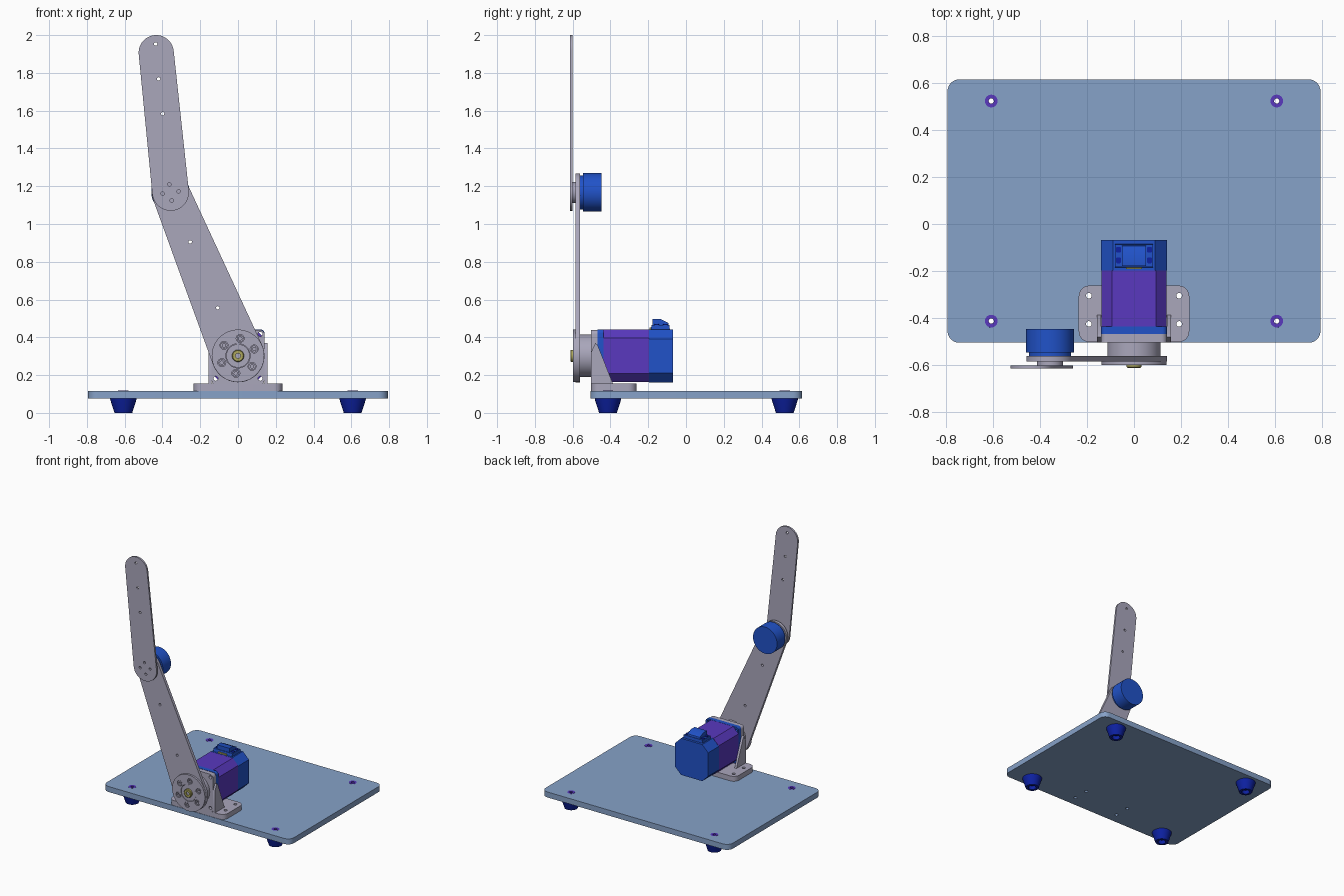
import bpy, bmesh, math
from mathutils import Matrix

cube = bpy.data.objects.get("Cube")
if cube:
    bpy.data.objects.remove(cube, do_unlink=True)


def material(name, rgb):
    m = bpy.data.materials.new(name)
    m.use_nodes = True
    m.diffuse_color = (*rgb, 1)
    m.node_tree.nodes["Principled BSDF"].inputs["Base Color"].default_value = (*rgb, 1)
    return m


STEEL_BLUE = material("steel_blue", (0.24, 0.36, 0.58))
GREY = material("lilac_grey", (0.40, 0.385, 0.50))
PURPLE = material("purple", (0.10, 0.04, 0.52))
BLUE = material("blue", (0.015, 0.085, 0.58))
NAVY = material("navy", (0.004, 0.015, 0.36))
BRASS = material("brass", (0.42, 0.39, 0.11))

# Local drawing planes; depth runs up, towards the front (-y) or to the left (+x)
PLANES = {
    "top": Matrix.Identity(4),
    "front": Matrix.Rotation(math.pi / 2, 4, "X"),
    "side": Matrix(((0, 0, 1, 0), (1, 0, 0, 0), (0, 1, 0, 0), (0, 0, 0, 1))),
}
parts = []


def finish(name, bm, mat, plane):
    bmesh.ops.remove_doubles(bm, verts=bm.verts, dist=1e-5)
    bmesh.ops.transform(bm, matrix=PLANES[plane], verts=bm.verts)
    bmesh.ops.recalc_face_normals(bm, faces=bm.faces)
    me = bpy.data.meshes.new(name)
    bm.to_mesh(me)
    bm.free()
    me.materials.append(mat)
    ob = bpy.data.objects.new(name, me)
    bpy.context.collection.objects.link(ob)
    parts.append(ob)
    return ob


def slab(name, outline, holes, lo, hi, mat, plane="front"):
    """Flat outline with cut-outs, extruded from depth lo to hi."""
    cu = bpy.data.curves.new(name + "_outline", "CURVE")
    cu.dimensions, cu.fill_mode, cu.extrude = "2D", "BOTH", (hi - lo) / 2
    for loop in [outline] + holes:
        s = cu.splines.new("POLY")
        s.points.add(len(loop) - 1)
        for p, (x, y) in zip(s.points, loop):
            p.co = (x, y, 0, 1)
        s.use_cyclic_u = True
    tmp = bpy.data.objects.new(name + "_outline", cu)
    bpy.context.collection.objects.link(tmp)
    dg = bpy.context.evaluated_depsgraph_get()
    me = bpy.data.meshes.new_from_object(tmp.evaluated_get(dg))
    bm = bmesh.new()
    bm.from_mesh(me)
    for f in bm.faces:
        f.material_index = 0
    bmesh.ops.translate(bm, vec=(0, 0, (lo + hi) / 2), verts=bm.verts)
    bpy.data.objects.remove(tmp, do_unlink=True)
    bpy.data.curves.remove(cu)
    bpy.data.meshes.remove(me)
    return finish(name, bm, mat, plane)


def lathe(name, profile, centre, mat, plane="front", n=48):
    """Closed (radius, depth) profile revolved about the plane's depth axis."""
    bm = bmesh.new()
    rings = []
    for i in range(n):
        a = 2 * math.pi * i / n
        rings.append([bm.verts.new((centre[0] + r * math.cos(a), centre[1] + r * math.sin(a), h))
                      for r, h in profile])
    k = len(profile)
    for i in range(n):
        p, q = rings[i], rings[(i + 1) % n]
        for j in range(k):
            bm.faces.new((p[j], q[j], q[(j + 1) % k], p[(j + 1) % k]))
    return finish(name, bm, mat, plane)


def tube(name, c, r, hole, lo, hi, mat, plane="front", n=48):
    return lathe(name, [(r, lo), (r, hi), (hole, hi), (hole, lo)], c, mat, plane, n)


def arc(c, r, a0, a1, n):
    return [(c[0] + r * math.cos(a0 + (a1 - a0) * i / n),
             c[1] + r * math.sin(a0 + (a1 - a0) * i / n)) for i in range(n + 1)]


def circle(c, r, n=24):
    return arc(c, r, 0, 2 * math.pi, n)[:-1]


def rounded(x0, x1, y0, y1, r, n=8):
    """Rectangle with rounded corners, or chamfered when n is 1."""
    pts = []
    for i, (x, y) in enumerate([(x1 - r, y1 - r), (x0 + r, y1 - r), (x0 + r, y0 + r), (x1 - r, y0 + r)]):
        pts += arc((x, y), r, i * math.pi / 2, (i + 1) * math.pi / 2, n)
    return pts


def link_outline(c1, r1, c2, r2):
    """Two circles joined by their outer tangents."""
    dx, dy = c2[0] - c1[0], c2[1] - c1[1]
    a, phi = math.atan2(dy, dx), math.acos((r1 - r2) / math.hypot(dx, dy))
    return arc(c1, r1, a + phi, a + 2 * math.pi - phi, 32) + arc(c2, r2, a - phi, a + phi, 32)


SHOULDER, ELBOW, TIP = (0, 0.302), (-0.357, 1.167), (-0.433, 1.907)

# Base plate with rubber feet and sleeves
feet = [(x, y) for x in (-0.607, 0.607) for y in (-0.413, 0.523)]
bolts = [(x, y) for x in (-0.192, 0.192) for y in (-0.425, -0.305)]
slab("base_plate", rounded(-0.793, 0.793, -0.505, 0.615, 0.05),
     [circle(c, 0.027) for c in feet] + [circle(c, 0.012) for c in bolts], 0.075, 0.117, STEEL_BLUE, "top")
for c in feet:
    lathe("foot", [(0.07, 0.075), (0.068, 0.066), (0.047, 0), (0.028, 0), (0.028, 0.03),
                   (0.011, 0.03), (0.011, 0.075)], c, NAVY, "top")
    tube("foot_sleeve", c, 0.027, 0.011, 0.031, 0.118, PURPLE, "top", 32)

# Motor bracket: foot, upright and side gussets
slab("bracket_foot", rounded(-0.235, 0.235, -0.502, -0.262, 0.045),
     [circle(c, 0.012) for c in bolts], 0.117, 0.155, GREY, "top")
screws = [(x, z) for x in (-0.118, 0.118) for z in (0.182, 0.417)]
slab("bracket_upright", rounded(-0.14, 0.14, 0.15, 0.44, 0.025),
     [circle(c, 0.012) for c in screws] + [circle(SHOULDER, 0.08, 40)], 0.468, 0.503, GREY)
for x in (-0.157, 0.141):
    slab("bracket_gusset", [(-0.503, 0.15), (-0.385, 0.15), (-0.468, 0.36), (-0.48, 0.37), (-0.503, 0.32)],
         [], x, x + 0.016, GREY, "side")

# Base motor: front flange, body, rear cap
slab("motor_flange", rounded(-0.14, 0.14, 0.162, 0.442, 0.02),
     [circle(c, 0.012) for c in screws], 0.437, 0.468, BLUE)
slab("motor_body", rounded(-0.139, 0.139, 0.163, 0.441, 0.045, 1), [], 0.197, 0.437, PURPLE)
slab("motor_cap", rounded(-0.14, 0.14, 0.162, 0.442, 0.05, 1), [], 0.068, 0.197, BLUE)

# Cable connector on the rear cap
slab("connector_housing", [(-0.188, 0.43), (-0.085, 0.43), (-0.087, 0.465), (-0.182, 0.465)],
     [], -0.08, 0.08, BLUE, "side")
slab("connector_top", [(-0.178, 0.46), (-0.09, 0.46), (-0.094, 0.477), (-0.135, 0.497), (-0.178, 0.497)],
     [], -0.052, 0.052, BLUE, "side")
for s in (-1, 1):
    for y in (-0.155, -0.11):
        slab("connector_clip", rounded(s * 0.066 - 0.01, s * 0.066 + 0.01, y - 0.012, y + 0.012, 0.003, 1),
             [], 0.46, 0.47, NAVY, "top")
slab("connector_contact", rounded(-0.035, 0.035, -0.192, -0.184, 0.001, 1), [], 0.441, 0.452, BRASS, "top")

# Shoulder hub, output disc, shaft and ring of screws
ring = [(SHOULDER[0] + 0.093 * math.cos(a), SHOULDER[1] + 0.093 * math.sin(a))
        for a in (math.radians(83 + 60 * i) for i in range(6))]
tube("hub", SHOULDER, 0.113, 0.02, 0.48, 0.562, GREY)
slab("hub_disc", circle(SHOULDER, 0.139, 64), [circle(c, 0.021) for c in ring] + [circle(SHOULDER, 0.064, 40)],
     0.584, 0.599, GREY)
tube("hub_boss", SHOULDER, 0.062, 0.02, 0.58, 0.597, GREY)
for c in ring:
    tube("hub_screw", c, 0.018, 0.009, 0.58, 0.597, GREY, n=24)
lathe("shaft_cap", [(0.032, 0.59), (0.032, 0.608), (0.028, 0.612), (0.013, 0.612), (0.013, 0.59)],
      SHOULDER, BRASS, n=32)
slab("shaft", circle(SHOULDER, 0.02), [], 0.46, 0.604, GREY)

# Lower arm link
slab("lower_link", link_outline(SHOULDER, 0.14, ELBOW, 0.1),
     [circle(c, 0.009, 16) for c in ((-0.253, 0.905), (-0.107, 0.556))], 0.562, 0.584, GREY)

# Elbow motor and output disc
slab("elbow_motor", circle(ELBOW, 0.102, 64), [], 0.447, 0.546, BLUE)
slab("elbow_motor_collar", circle(ELBOW, 0.09, 64), [], 0.546, 0.562, BLUE)
slab("elbow_disc", circle(ELBOW, 0.056, 48), [], 0.584, 0.601, GREY)

# Upper arm link
upper_holes = [(-0.436, 1.953), (-0.42, 1.768), (-0.399, 1.584)]
upper_holes += [(ELBOW[0] + 0.043 * math.cos(a), ELBOW[1] + 0.043 * math.sin(a))
                for a in (math.radians(8 + 90 * i) for i in range(4))]
slab("upper_link", link_outline(ELBOW, 0.097, TIP, 0.093),
     [circle(c, 0.009, 16) for c in upper_holes], 0.601, 0.615, GREY)

# Smooth the round parts and keep the edges sharp
bpy.ops.object.select_all(action="DESELECT")
for ob in parts:
    ob.select_set(True)
bpy.context.view_layer.objects.active = parts[0]
bpy.ops.object.shade_smooth_by_angle(angle=math.radians(30))
